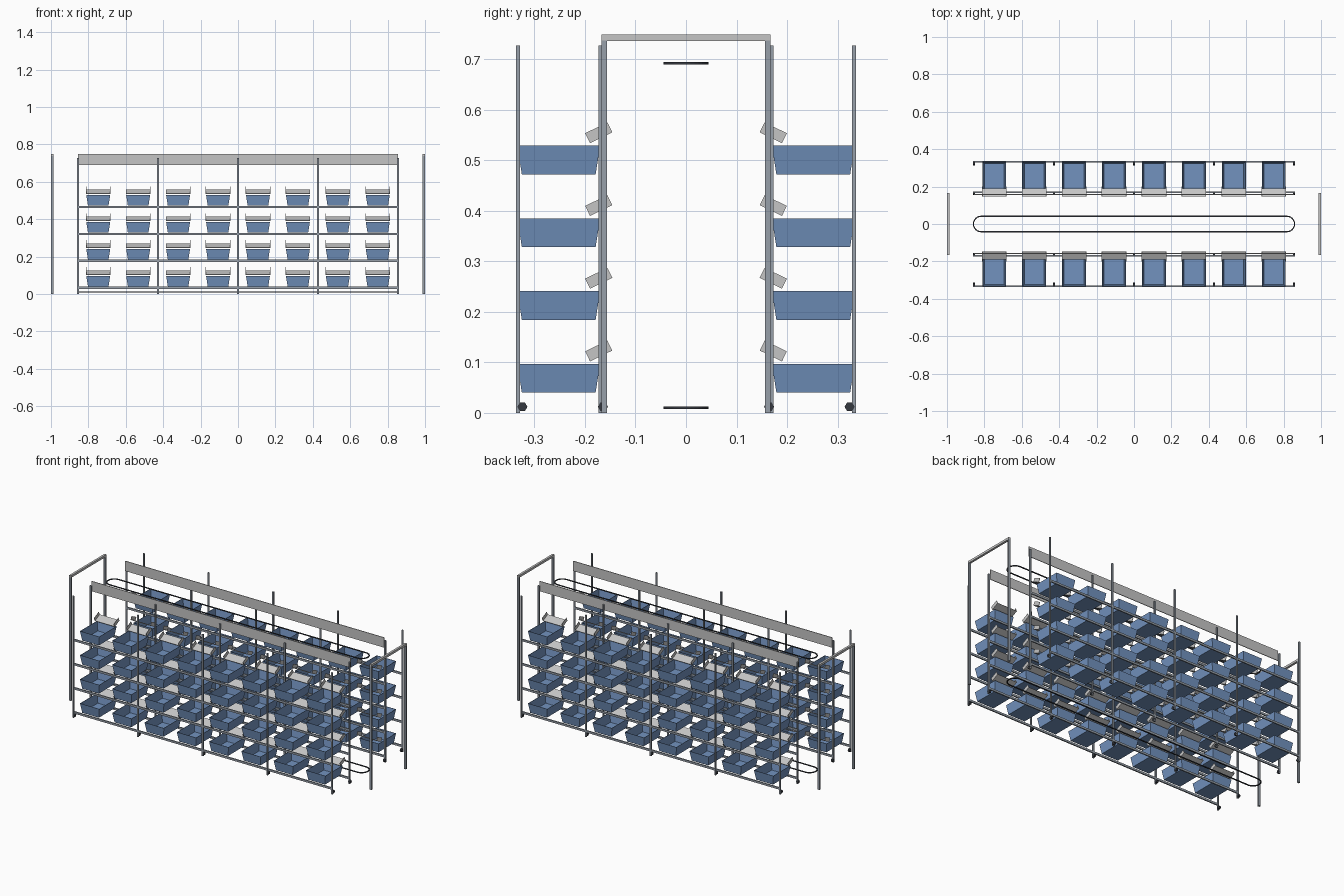
import bpy, bmesh, math
from mathutils import Matrix, Vector

cube = bpy.data.objects.get("Cube")
if cube:
    bpy.data.objects.remove(cube, do_unlink=True)


def material(name, rgb):
    m = bpy.data.materials.new(name)
    m.use_nodes = True
    m.diffuse_color = (*rgb, 1)
    bsdf = m.node_tree.nodes["Principled BSDF"]
    bsdf.inputs["Base Color"].default_value = (*rgb, 1)
    bsdf.inputs["Roughness"].default_value = 0.7
    return m


STEEL = material("steel grey", (0.31, 0.35, 0.40))
LIGHT = material("light grey", (0.56, 0.56, 0.56))
BLUE = material("bin blue", (0.17, 0.29, 0.52))
DARK = material("dark rubber", (0.035, 0.04, 0.05))


def add_box(bm, lo, hi):
    lo, hi = Vector(lo), Vector(hi)
    mat = Matrix.Translation((lo + hi) / 2) @ Matrix.Diagonal((*(hi - lo), 1))
    return bmesh.ops.create_cube(bm, size=1, matrix=mat)["verts"]


def to_mesh(bm, name, mat):
    me = bpy.data.meshes.new(name)
    bmesh.ops.recalc_face_normals(bm, faces=bm.faces[:])
    bm.to_mesh(me)
    bm.free()
    me.materials.append(mat)
    return me


def place(name, me, loc=(0, 0, 0), turn=0):
    ob = bpy.data.objects.new(name, me)
    ob.location = loc
    ob.rotation_euler.z = turn
    bpy.context.collection.objects.link(ob)
    return ob


def box_mesh(name, size, mat):
    bm = bmesh.new()
    half = Vector(size) / 2
    add_box(bm, -half, half)
    return to_mesh(bm, name, mat)


def bin_mesh():
    # Open tub: tapered block, inset rim, sunken floor
    bm = bmesh.new()
    h, taper, wall = 0.057, 0.009, 0.003
    for v in add_box(bm, (-0.064, -0.082, 0), (0.064, 0.082, h)):
        if v.co.z < h / 2:
            v.co.x -= math.copysign(taper, v.co.x)
            v.co.y -= math.copysign(taper, v.co.y)
    bm.normal_update()
    top = [f for f in bm.faces if f.normal.z > 0.9]
    bmesh.ops.inset_region(bm, faces=top, thickness=wall)
    floor = bmesh.ops.extrude_face_region(bm, geom=top)["geom"]
    bmesh.ops.delete(bm, geom=top, context="FACES")
    for v in [g for g in floor if isinstance(g, bmesh.types.BMVert)]:
        v.co.z = wall
        v.co.x -= math.copysign(taper, v.co.x)
        v.co.y -= math.copysign(taper, v.co.y)
    return to_mesh(bm, "bin", BLUE)


def tray_mesh():
    # Tilted plate with an upright ear at each end
    bm = bmesh.new()
    w, depth, ear, t = 0.066, 0.049, 0.022, 0.002
    add_box(bm, (-w, 0, 0), (w, depth, t))
    for s in (-1, 1):
        xs = sorted((s * w, s * (w - t)))
        add_box(bm, (xs[0], 0, t), (xs[1], depth, ear))
    bmesh.ops.rotate(bm, verts=bm.verts[:], cent=(0, 0, 0),
                     matrix=Matrix.Rotation(math.radians(26), 3, "X"))
    return to_mesh(bm, "label_tray", LIGHT)


def foot_mesh():
    bm = bmesh.new()
    bmesh.ops.create_cone(bm, cap_ends=True, segments=6, radius1=0.01, radius2=0.01,
                          depth=0.012, matrix=Matrix.Rotation(math.pi / 2, 4, "Y"))
    return to_mesh(bm, "foot", DARK)


def loop_mesh():
    # Flat stadium-shaped belt swept with a square section
    bm = bmesh.new()
    r, length, half, steps = 0.0415, 0.817, 0.003, 16
    rings = []
    for end in (1, -1):
        for i in range(steps + 1):
            a = math.pi * (i / steps - 0.5) + (0 if end > 0 else math.pi)
            d = Vector((math.cos(a), math.sin(a), 0))
            c = Vector((end * length, 0, 0)) + d * r
            rings.append([bm.verts.new(c + d * half * u + Vector((0, 0, half * 0.8 * v)))
                          for u, v in ((-1, -1), (1, -1), (1, 1), (-1, 1))])
    for a, b in zip(rings, rings[1:] + rings[:1]):
        for k in range(4):
            n = (k + 1) % 4
            bm.faces.new((a[k], a[n], b[n], b[k]))
    return to_mesh(bm, "guide_loop", DARK)


SPAN, OUTER, INNER, STEP = 0.855, 0.3325, 0.1695, 0.144
post = box_mesh("rack_post", (0.009, 0.008, 0.727), STEEL)
rail = box_mesh("shelf_rail", (2 * SPAN, 0.007, 0.012), STEEL)
panel = box_mesh("header_panel", (2 * SPAN, 0.004, 0.06), LIGHT)
tub, tray, foot = bin_mesh(), tray_mesh(), foot_mesh()

# Two facing racks
for s, side in ((-1, "front"), (1, "back")):
    turn = 0 if s < 0 else math.pi
    for i in range(5):
        x = SPAN * (i - 2) / 2
        for y, row in ((OUTER, "outer"), (INNER, "inner")):
            place(f"{side}_{row}_post", post, (x, s * y, 0.3635))
            foot_y = y - 0.0085 if row == "outer" else y - 0.005
            place(f"{side}_{row}_foot", foot, (x, s * foot_y, 0.012))
    for level in range(4):
        z = 0.04 + STEP * level
        for y, row in ((OUTER, "outer"), (INNER, "inner")):
            place(f"{side}_{row}_rail", rail, (0, s * y, z - 0.007))
        for i in range(8):
            x = 0.2135 * (i - 3.5)
            place(f"{side}_bin", tub, (x, s * 0.252, z))
            place(f"{side}_label_tray", tray, (x, s * 0.19, z + 0.062), turn)
    place(f"{side}_header_panel", panel, (0, s * 0.158, 0.719))

# Guide loops between the racks
loop = loop_mesh()
place("lower_guide_loop", loop, (0, 0, 0.01))
place("upper_guide_loop", loop, (0, 0, 0.692))

# Gate frames at both ends
gate_post = box_mesh("gate_post", (0.013, 0.011, 0.737), STEEL)
gate_beam = box_mesh("gate_beam", (0.013, 0.334, 0.013), LIGHT)
for s, side in ((-1, "right"), (1, "left")):
    for y in (-0.1615, 0.1615):
        place(f"{side}_gate_post", gate_post, (s * 0.9935, y, 0.3685))
    place(f"{side}_gate_beam", gate_beam, (s * 0.9935, 0, 0.7425))
